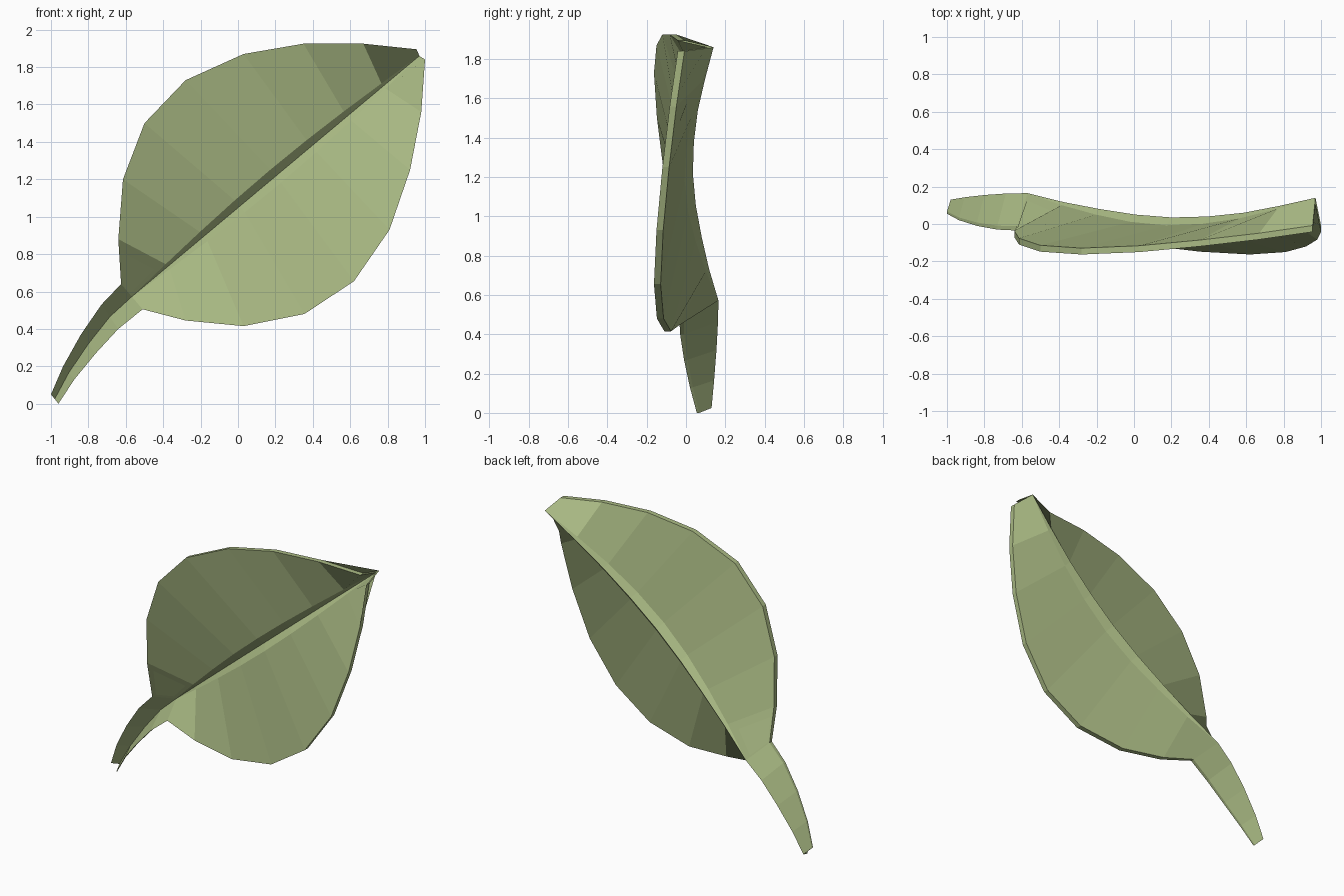
import bpy, bmesh, math
from mathutils import Vector

if "Cube" in bpy.data.objects:
    bpy.data.objects.remove(bpy.data.objects["Cube"])

mat = bpy.data.materials.new("leaf_green")
mat.diffuse_color = (0.40, 0.49, 0.23, 1)
mat.use_nodes = True
mat.node_tree.nodes["Principled BSDF"].inputs["Base Color"].default_value = mat.diffuse_color

# Stations along the leaf: upper rim (x, z), lower rim (x, z), rim y, rib y
STEM = [
    (-1.00, 0.05, -0.96, 0.00, 0.055, 0.13),
    (-0.935, 0.20, -0.875, 0.13, 0.02, 0.143),
    (-0.84, 0.37, -0.76, 0.27, -0.01, 0.155),
    (-0.73, 0.53, -0.64, 0.40, -0.03, 0.163),
    (-0.625, 0.64, -0.51, 0.505, -0.035, 0.165),
]
BLADE = [
    STEM[-1],
    (-0.64, 0.88, -0.28, 0.445, -0.07, 0.117),
    (-0.615, 1.20, 0.03, 0.415, -0.11, 0.08),
    (-0.50, 1.50, 0.355, 0.48, -0.148, 0.05),
    (-0.28, 1.73, 0.62, 0.655, -0.163, 0.035),
    (0.03, 1.87, 0.81, 0.93, -0.15, 0.04),
    (0.35, 1.925, 0.92, 1.25, -0.12, 0.06),
    (0.67, 1.925, 0.98, 1.56, -0.083, 0.097),
    (0.955, 1.895, 1.00, 1.84, -0.042, 0.14),
]
RIB_START, RIB_END = Vector((-0.568, 0, 0.572)), Vector((0.97, 0, 1.86))
ACROSS = Vector((-0.64, 0, 0.77))


def stem_section(i):
    """Simple V section, three points."""
    ux, uz, lx, lz, ry, by = STEM[i]
    thick = 0.012 + 0.003 * i
    back = [Vector((ux, ry + thick, uz)),
            Vector(((ux + lx) / 2, by, (uz + lz) / 2)),
            Vector((lx, ry + thick, lz))]
    return back, thick


def blade_section(i):
    """Wide V section with a steeper groove beside the rib, five points."""
    ux, uz, lx, lz, ry, by = BLADE[i]
    thick = 0.024 if i == 0 else 0.034
    s = max(0.02, math.sin(math.pi * i / 8))
    rib = RIB_START.lerp(RIB_END, i / 8)
    rib.y = by
    lift = Vector((0, -0.042 * s, 0))
    side = ACROSS * 0.045 * s
    back = [Vector((ux, ry + thick, uz)), rib + side + lift, rib,
            rib - side + lift, Vector((lx, ry + thick, lz))]
    return back, thick


def loft(name, sections, cap_start, cap_end):
    """Skin closed shell sections made of a back line and its front copy."""
    bm = bmesh.new()
    rings = []
    for back, thick in sections:
        front = [p - Vector((0, thick, 0)) for p in reversed(back)]
        rings.append([bm.verts.new(p) for p in back + front])
    n = len(rings[0])
    for a, b in zip(rings, rings[1:]):
        for j in range(n):
            k = (j + 1) % n
            bm.faces.new((a[j], a[k], b[k], b[j]))
    for ring, use in ((rings[0], cap_start), (rings[-1], cap_end)):
        if use:
            for j in range(n // 2 - 1):
                bm.faces.new((ring[j], ring[j + 1], ring[n - 2 - j], ring[n - 1 - j]))
    bmesh.ops.recalc_face_normals(bm, faces=bm.faces)
    mesh = bpy.data.meshes.new(name)
    bm.to_mesh(mesh)
    bm.free()
    mesh.materials.append(mat)
    obj = bpy.data.objects.new(name, mesh)
    bpy.context.collection.objects.link(obj)


# Channelled stalk and folded blade
loft("leaf_stem", [stem_section(i) for i in range(len(STEM))], True, False)
loft("leaf_blade", [blade_section(i) for i in range(len(BLADE))], False, True)
